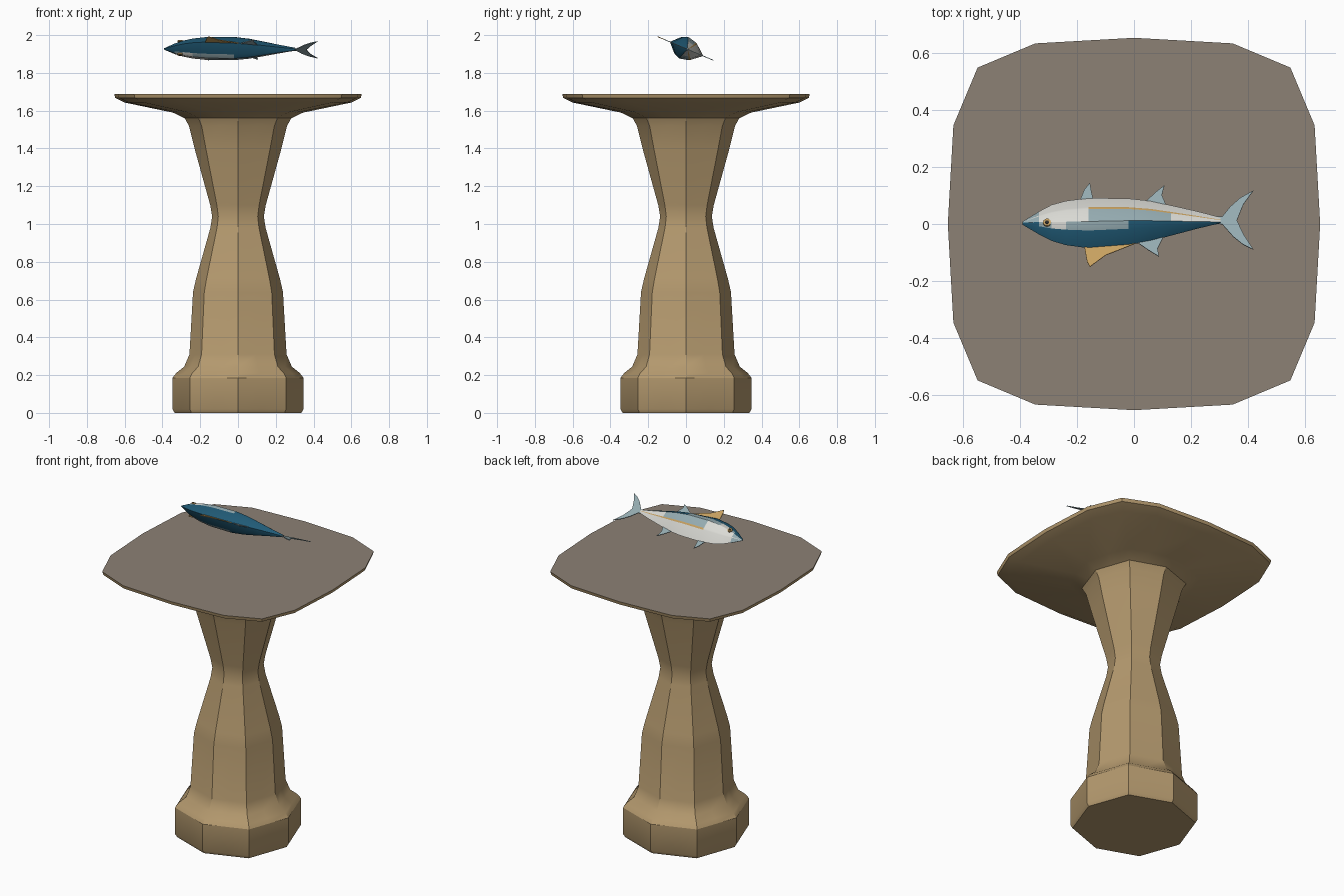
import bpy, bmesh, math
from mathutils import Vector

if "Cube" in bpy.data.objects:
    bpy.data.objects.remove(bpy.data.objects["Cube"])


def material(name, rgb):
    m = bpy.data.materials.new(name)
    m.diffuse_color = (*rgb, 1)
    m.use_nodes = True
    m.node_tree.nodes["Principled BSDF"].inputs["Base Color"].default_value = m.diffuse_color
    return m


tan = material("tan stone", (0.456, 0.319, 0.156))
grey = material("grey brown top", (0.265, 0.220, 0.176))
blue = material("deep blue", (0.015, 0.105, 0.185))
pale = material("pale blue grey", (0.30, 0.41, 0.44))
white = material("belly white", (0.70, 0.70, 0.66))
gold = material("gold", (0.58, 0.36, 0.12))
black = material("pupil black", (0.02, 0.02, 0.02))


def finish(name, bm, mats, angle=30):
    bmesh.ops.recalc_face_normals(bm, faces=bm.faces)
    me = bpy.data.meshes.new(name)
    bm.to_mesh(me)
    bm.free()
    for m in mats:
        me.materials.append(m)
    ob = bpy.data.objects.new(name, me)
    bpy.context.collection.objects.link(ob)
    bpy.ops.object.select_all(action='DESELECT')
    ob.select_set(True)
    bpy.context.view_layer.objects.active = ob
    bpy.ops.object.shade_smooth_by_angle(angle=math.radians(angle))
    return ob


def bridge(bm, rings, pick=None):
    n = len(rings[0])
    for i in range(len(rings) - 1):
        for k in range(n):
            j = (k + 1) % n
            f = bm.faces.new((rings[i][k], rings[i][j], rings[i + 1][j], rings[i + 1][k]))
            if pick:
                f.material_index = pick(i, k)
    return rings


def squarish_ring(n, a, c, mid=None):
    """Ring through (a,0) and (c,c); mid adds a point between them."""
    quarter = [(a, 0), mid, (c, c), mid and (mid[1], mid[0])]
    quarter = [p for p in quarter if p]
    pts = []
    for q in range(4):
        for x, y in quarter:
            for _ in range(q):
                x, y = -y, x
            pts.append((x, y))
    return pts


# Pedestal: height, half width, corner ratio
column = [(0, .335, .735), (.02, .347, .735), (.185, .347, .735), (.21, .328, .74),
          (.245, .285, .74), (.31, .257, .75), (.64, .238, .75), (.71, .222, .75),
          (.98, .146, .76), (1.04, .137, .76), (1.10, .147, .76), (1.40, .230, .74),
          (1.52, .260, .74), (1.56, .282, .74), (1.59, .345, .76)]
plate = [(1.643, .60, .83), (1.668, .65, .84), (1.688, .655, .84)]
bm = bmesh.new()
rings = []
for z, a, r in column + plate:
    c = a * r
    t = min(max((z - 1.56) / .08, 0), 1)          # octagon swells into a rounded square
    mid = ((a + c) / 2 + .05 * a * t, c / 2 + .11 * a * t)
    rings.append([bm.verts.new((x, y, z)) for x, y in squarish_ring(16, a, c, mid)])
bridge(bm, rings)
bm.faces.new(rings[0])
top = bm.faces.new(rings[-1])
top.material_index = 1
finish("pedestal", bm, [tan, grey])


# Fish lies tilted on its side: x along, u towards its back, w sideways
def fish(x, u, w):
    return Vector((x, .005 - .92 * u + .39 * w, 1.926 + .39 * u + .92 * w))


# Body stations: x, back height, belly depth, half thickness
stations = [(-.392, .008, -.004, .003), (-.335, .045, -.042, .028), (-.29, .070, -.068, .041),
            (-.24, .086, -.083, .052), (-.16, .098, -.094, .061), (-.02, .086, -.092, .062),
            (.06, .070, -.083, .053), (.13, .050, -.066, .040), (.22, .024, -.044, .022),
            (.305, .002, -.020, .007)]


def section(t, b, w):
    half = [(t, 0), (.52 * t, .80 * w), (.22 * t, w), (.33 * b, .82 * w), (.43 * b, .73 * w), (b, 0)]
    return half + [(u, -v) for u, v in half[-2:0:-1]]


def body_colour(i, k):
    band = min(k, 9 - k)
    if band == 0:
        return 0
    if band == 1:
        return 0 if i == 0 or i >= 5 else (2 if i == 2 else 1)
    if band == 2:
        return 1 if i in (0, 4, 5, 6) else 2
    if band == 3:
        return 3 if i >= 4 else 2
    return 1 if i == 0 else 2


bm = bmesh.new()
rings = [[bm.verts.new(fish(x, u, v)) for u, v in section(t, b, w)] for x, t, b, w in stations]
bridge(bm, rings, body_colour)
bm.faces.new(rings[0]).material_index = 1
bm.faces.new(rings[-1]).material_index = 1
finish("fish_body", bm, [blue, pale, white, gold])


# Fins: outlines in x and u, given a thin thickness
def fin(name, outline, mat):
    b = bmesh.new()
    sides = [[b.verts.new(fish(x, u, w)) for x, u in outline] for w in (-.002, .002)]
    bridge(b, sides)
    for s in sides:
        b.faces.new(s)
    finish(name, b, [mat])


fin("front_back_fin", [(-.175, .09), (-.165, .15), (-.155, .169), (-.10, .125), (.01, .078), (-.08, .07)], gold)
fin("rear_back_fin", [(.01, .075), (.05, .105), (.088, .130), (.083, .100), (.105, .052), (.06, .05)], pale)
fin("front_belly_fin", [(-.19, -.085), (-.175, -.125), (-.155, -.152), (-.150, -.12), (-.143, -.085)], pale)
fin("rear_belly_fin", [(.04, -.078), (.075, -.115), (.107, -.142), (.098, -.105), (.115, -.06)], pale)
fin("tail_fin", [(.285, .004), (.31, .006), (.35, .055), (.385, .085), (.42, .103), (.385, .045), (.362, -.008),
                 (.385, -.070), (.42, -.122), (.375, -.095), (.34, -.062), (.31, -.022), (.285, -.022)], pale)


# Eyes: thin discs on both cheeks
def eye(name, side, radius, lift, mat):
    b = bmesh.new()
    ends = []
    for w in (.034, .037 + lift):
        ends.append([b.verts.new(fish(-.306 + radius * math.cos(a), .016 + radius * math.sin(a), side * w))
                     for a in [math.tau * i / 10 for i in range(10)]])
    bridge(b, ends)
    for e in ends:
        b.faces.new(e)
    finish(name, b, [mat])


for label, side in (("upper", 1), ("lower", -1)):
    eye(label + "_eye", side, .014, .004, gold)
    eye(label + "_pupil", side, .007, .0055, black)
